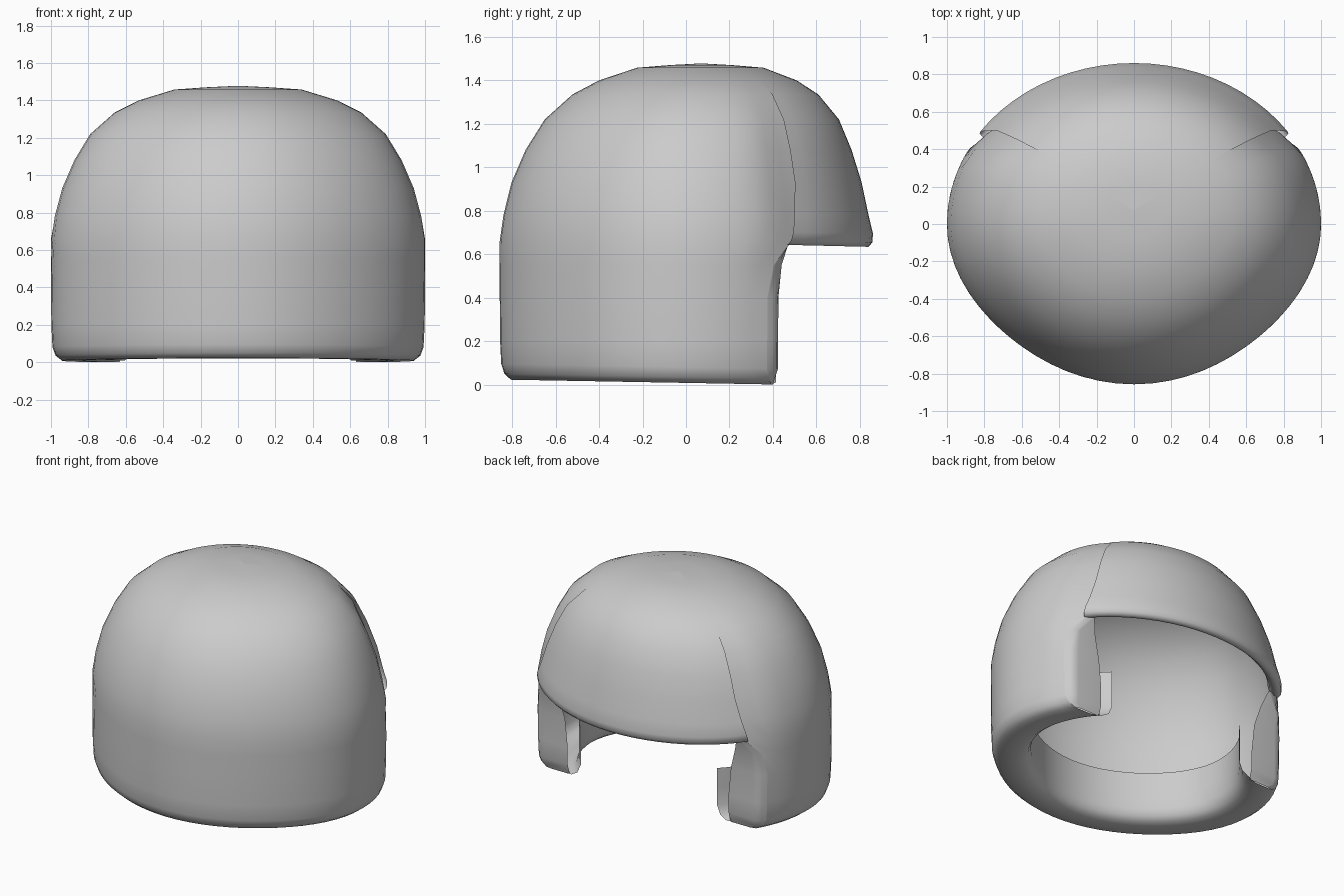
import bpy, bmesh
from math import sin, cos, asin, radians, pi

if "Cube" in bpy.data.objects:
    bpy.data.objects.remove(bpy.data.objects["Cube"])

DEPTH = 0.857   # half depth of the oval plan (half width is 1)

# Dome profile shared by shell and brow: (scale, height)
DOME = [(1.0, 0.66), (0.98, 0.78), (0.94, 0.93), (0.875, 1.08), (0.79, 1.22),
        (0.66, 1.335), (0.53, 1.40), (0.34, 1.458), (0.17, 1.47), (0.0, 1.478)]
# Inner lip, rolled bottom rim and straight side wall
RIM = [(0.72, 0.36), (0.72, 0.22), (0.72, 0.10), (0.74, 0.045), (0.775, 0.018),
       (0.83, 0.008), (0.94, 0.008), (0.975, 0.035), (0.992, 0.08),
       (0.998, 0.2), (1.0, 0.4), (1.0, 0.55)]
# Rolled lower edge of the brow
BROW_LIP = [(0.91, 0.70), (0.925, 0.665), (0.95, 0.643), (0.98, 0.64), (1.0, 0.66), (1.004, 0.70)]


def lerp(table, z):
    if z <= table[0][0]:
        return table[0][1]
    for (a, u), (b, v) in zip(table, table[1:]):
        if z <= b:
            return u + (v - u) * (z - a) / (b - a)
    return table[-1][1]


def shift(z):
    # the crown leans slightly towards the open side
    return 0.07 * (max(0, z - 0.8) / 0.68) ** 2


def wall_y(z):
    # plane of the cheek front beside the opening
    return lerp([(0.008, 0.40), (0.08, 0.423), (0.4, 0.425), (0.55, 0.44), (0.66, 0.475)], z)


def shell_edge(s, z):
    if s < 0.8 and z < 0.4:        # inner lip stops at the cheek front
        return asin(0.415 / (DEPTH * s))
    if z < 0.65:                   # outer wall stops where the corner rounds off
        y = wall_y(z) - lerp([(0.008, 0.01), (0.08, 0.05), (0.4, 0.05), (0.65, 0.02)], z)
        return asin(y / (DEPTH * s))
    return radians(lerp([(0.66, 36), (0.78, 40), (1.0, 41)], z))


def brow_edge(s, z):
    return radians(lerp([(0.64, 34), (0.75, 36), (0.95, 38.5)], z))


def shell_point(s, z, t):
    # pull the wall inwards where it runs under the brow
    up = lerp([(0.4, 0), (0.66, 1), (1.15, 1), (1.42, 0)], z)
    near = min(1, max(0, (sin(t) - 0.42) / 0.16))
    s *= 1 - 0.035 * up * near
    if sin(t) < 0:                 # the closed half is a little tighter on its diagonals
        s *= 1 - 0.03 * sin(2 * t) ** 2
    y = DEPTH * s * sin(t)
    if z < 0.1:
        z -= 0.018 * y
    return s * cos(t), y + shift(z), z


def brow_point(s, z, t):
    if z < 0.72:
        z += 0.02 * (0.7 - sin(t))
    return s * cos(t), DEPTH * s * sin(t) + shift(z), z


def mesh_grid(name, points):
    # skin a grid of points and shade it smooth
    bm = bmesh.new()
    grid = [[bm.verts.new(p) for p in row] for row in points]
    for a, b in zip(grid, grid[1:]):
        for i in range(len(a) - 1):
            bm.faces.new((a[i], a[i + 1], b[i + 1], b[i]))
    bmesh.ops.remove_doubles(bm, verts=bm.verts, dist=0.0005)
    bmesh.ops.recalc_face_normals(bm, faces=bm.faces)
    # make the highest face point up, or the cheek face point towards +y
    top = max(bm.faces, key=lambda f: f.calc_center_median().z)
    if top.normal.z + top.normal.y < 0:
        bmesh.ops.reverse_faces(bm, faces=bm.faces)
    me = bpy.data.meshes.new(name)
    bm.to_mesh(me)
    bm.free()
    ob = bpy.data.objects.new(name, me)
    bpy.context.collection.objects.link(ob)
    bpy.ops.object.select_all(action='DESELECT')
    ob.select_set(True)
    bpy.context.view_layer.objects.active = ob
    bpy.ops.object.shade_smooth_by_angle(angle=radians(60))


def sheet(name, rows, edge, point, n, back):
    # loft rows of constant height between the two mirrored edges
    points = []
    for s, z in rows:
        e = edge(max(s, 0.01), z)
        sweep = -(pi + 2 * e) if back else pi - 2 * e
        points.append([point(s, z, e + sweep * i / n) for i in range(n + 1)])
    mesh_grid(name, points)


def cheek(name, side):
    # rounded corner and front wall from the shell edge in to the opening
    points = []
    for s, z in RIM[6:] + DOME[:1]:
        x, y, h = shell_point(s, z, shell_edge(s, z))
        dy = wall_y(z) - y
        inner = lerp([(0.3, 0.63), (0.45, 0.66), (0.66, 0.73)], z)
        row = [(x, y), (x - 0.02, y + 0.55 * dy), (x - 0.04, y + 0.9 * dy),
               (min(x - 0.045, 0.82), y + dy), (inner, y + dy)]
        points.append([(side * px, py, h) for px, py in row])
    mesh_grid(name, points)


# Main shell with rolled rim, the brow over the opening, and the two cheeks
sheet("helmet_shell", RIM + DOME, shell_edge, shell_point, 44, True)
sheet("helmet_brow", BROW_LIP + DOME[1:], brow_edge, brow_point, 22, False)
cheek("cheek_right", 1)
cheek("cheek_left", -1)
